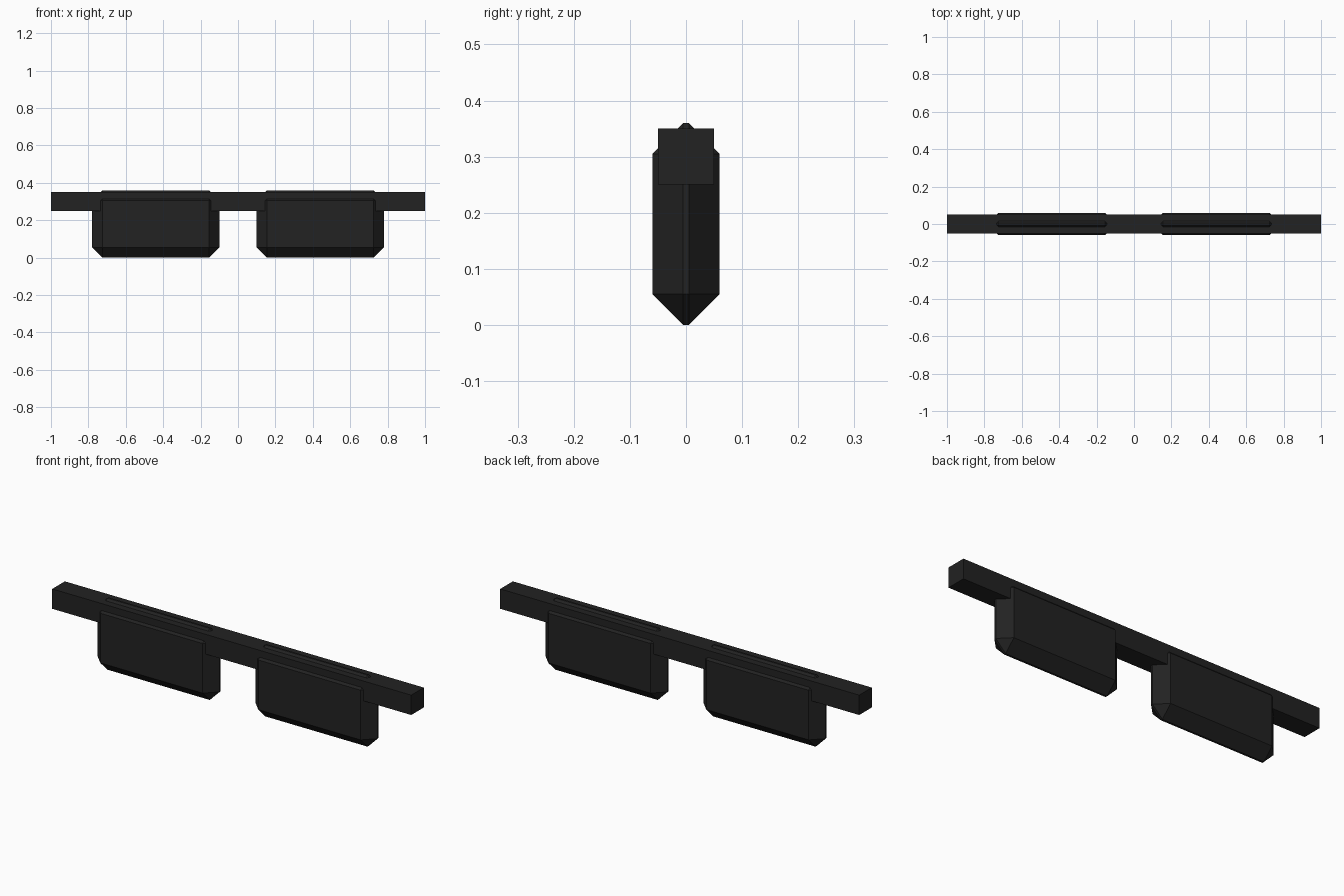
import bpy
import bmesh
from mathutils import Matrix, Vector

default = bpy.data.objects.get("Cube")
if default:
    bpy.data.objects.remove(default, do_unlink=True)

# Single matte black used on every part
black = bpy.data.materials.new("matte_black")
black.use_nodes = True
colour = (0.016, 0.016, 0.016, 1)
black.diffuse_color = colour
black.node_tree.nodes["Principled BSDF"].inputs["Base Color"].default_value = colour


def box(name, centre, size, chamfer=0):
    """Flat-shaded box with optional single-segment chamfers on all edges."""
    bm = bmesh.new()
    bmesh.ops.create_cube(bm, size=1, matrix=Matrix.Diagonal((*size, 1)))
    if chamfer:
        bmesh.ops.bevel(bm, geom=bm.edges[:], offset=chamfer, segments=1,
                        affect='EDGES', clamp_overlap=True)
    mesh = bpy.data.meshes.new(name)
    bm.to_mesh(mesh)
    bm.free()
    mesh.materials.append(black)
    obj = bpy.data.objects.new(name, mesh)
    obj.location = Vector(centre)
    bpy.context.collection.objects.link(obj)
    return obj


# Straight brow bar across the top
box("brow_bar", (0, 0, 0.3), (2, 0.1, 0.1))

# Pair of chamfered lenses hanging from the bar
for side, name in ((1, "left_lens"), (-1, "right_lens")):
    box(name, (side * 0.44, 0, 0.18), (0.68, 0.12, 0.36), chamfer=0.055)
